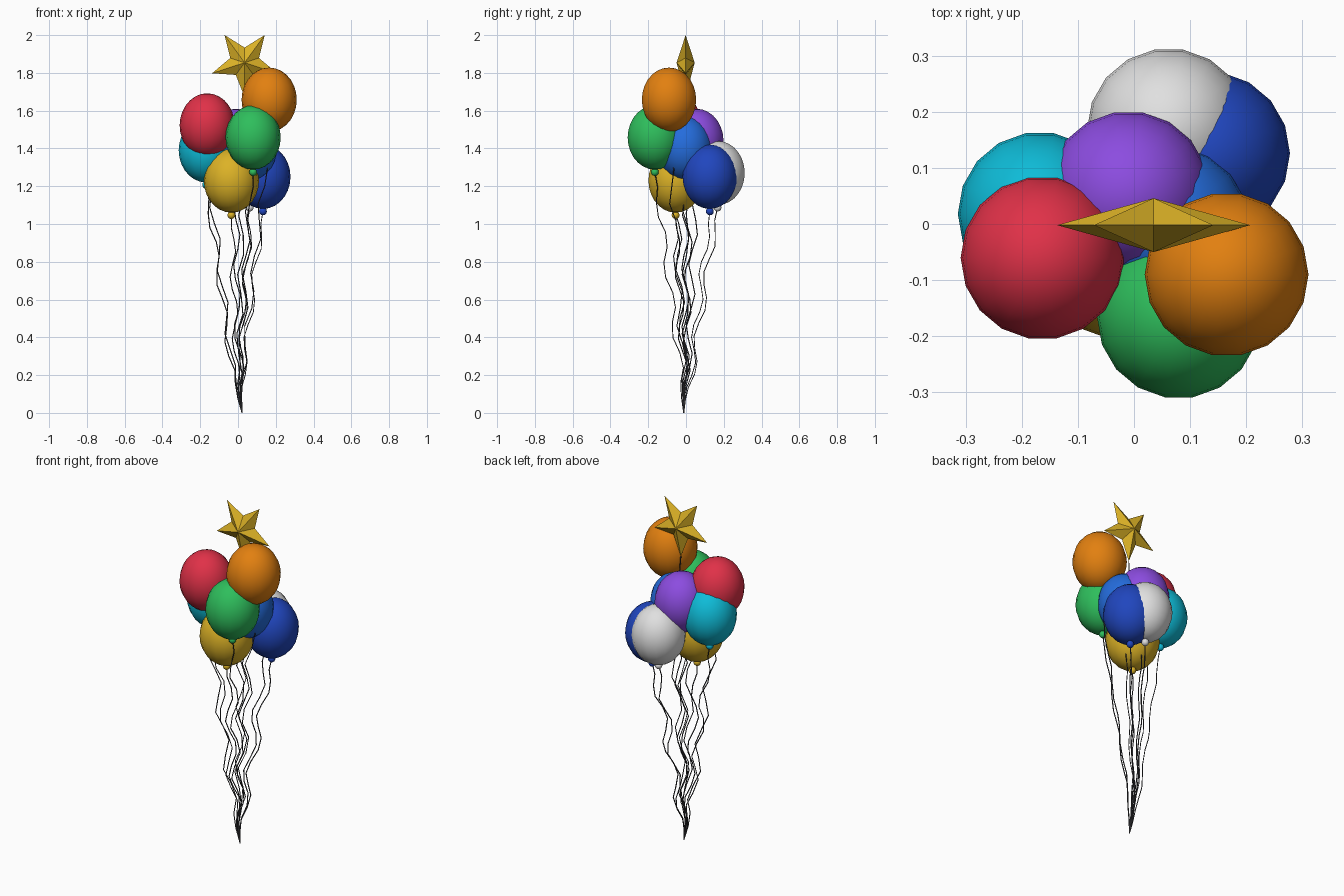
import bpy, bmesh, math
from mathutils import Matrix, Vector

if "Cube" in bpy.data.objects:
    bpy.data.objects.remove(bpy.data.objects["Cube"])


def material(name, rgb):
    """Flat colour given as 0-255 sRGB, stored as linear."""
    lin = [(c / 255 / 12.92) if c < 11 else ((c / 255 + 0.055) / 1.055) ** 2.4 for c in rgb]
    m = bpy.data.materials.new(name)
    m.diffuse_color = (*lin, 1)
    m.use_nodes = True
    m.node_tree.nodes["Principled BSDF"].inputs["Base Color"].default_value = m.diffuse_color
    return m


COLOURS = {
    "red": (224, 49, 72), "orange": (226, 128, 16), "yellow": (220, 178, 38),
    "green": (46, 190, 92), "cyan": (14, 188, 216), "blue": (36, 108, 220),
    "navy": (32, 70, 190), "purple": (140, 76, 224), "white": (224, 224, 224),
    "string_grey": (66, 66, 70),
}
MATS = {n: material(n, c) for n, c in COLOURS.items()}


def add_object(name, bm, colour):
    me = bpy.data.meshes.new(name)
    bmesh.ops.recalc_face_normals(bm, faces=bm.faces)
    bm.to_mesh(me)
    bm.free()
    me.materials.append(MATS[colour])
    ob = bpy.data.objects.new(name, me)
    bpy.context.collection.objects.link(ob)
    return ob


def ellipsoid(name, centre, rx, rz, segs, rings, colour):
    bm = bmesh.new()
    m = (Matrix.Translation(centre) @ Matrix.Diagonal((rx, rx, rz, 1))
         @ Matrix.Rotation(math.pi / 2, 4, 'Z'))
    bmesh.ops.create_uvsphere(bm, u_segments=segs, v_segments=rings, radius=1, matrix=m)
    for f in bm.faces:
        f.smooth = True
    return add_object(name, bm, colour)


def string(name, top, phase):
    """Thin wavy square tube from the gathering point up to a knot."""
    foot = Vector((0.022, -0.012, 0))
    root = Vector((0.0, 0.0, 0.0))
    steps = 16
    cu = bpy.data.curves.new(name, 'CURVE')
    cu.dimensions = '3D'
    cu.bevel_depth = 0.003
    cu.bevel_resolution = 0
    cu.use_fill_caps = True
    sp = cu.splines.new('POLY')
    sp.points.add(steps)
    for i in range(steps + 1):
        t = i / steps
        p = root.lerp(top, t) + foot * max(0, 1 - t * 6)
        fade = min(1, t * 5, (1 - t) * 6)
        a = 2 * math.pi * (p.z - 0.92) / 0.33
        p.x += 0.018 * fade * math.cos(a + 0.5 + phase)
        p.y += 0.020 * fade * math.cos(a + phase)
        sp.points[i].co = (*p, 1)
    ob = bpy.data.objects.new(name, cu)
    bpy.context.collection.objects.link(ob)
    cu.materials.append(MATS["string_grey"])


# Balloons, each with a knot and a string
BALLOONS = {
    "orange": (0.165, -0.09, 1.658), "red": (-0.163, -0.06, 1.522),
    "green": (0.08, -0.165, 1.458), "yellow": (-0.035, -0.055, 1.23),
    "cyan": (-0.168, 0.018, 1.39), "purple": (-0.01, 0.055, 1.44),
    "blue": (0.06, -0.005, 1.40), "navy": (0.132, 0.126, 1.25),
    "white": (0.062, 0.167, 1.27),
}
for i, (colour, c) in enumerate(BALLOONS.items()):
    c = Vector(c)
    ellipsoid(colour + "_balloon", c, 0.146, 0.17, 18, 14, colour)
    knot = c - Vector((0, 0, 0.183))
    ellipsoid(colour + "_knot", knot, 0.021, 0.021, 8, 6, colour)
    string(colour + "_string", knot, 0.35 * (i % 5 - 2))

# Faceted foil star, two points upward
centre = Vector((0.035, -0.002, 1.854))
bm = bmesh.new()
rim = []
for k in range(10):
    r = 0.181 if k % 2 == 0 else 0.08
    a = -math.pi / 2 + k * math.pi / 5
    rim.append(bm.verts.new(centre + Vector((r * math.cos(a), 0, r * math.sin(a)))))
for side in (-1, 1):
    peak = bm.verts.new(centre + Vector((0, 0.048 * side, 0)))
    for k in range(10):
        bm.faces.new((rim[k], rim[(k + 1) % 10], peak))
add_object("star_balloon", bm, "yellow")
string("star_string", centre - Vector((0, 0, 0.18)), 0.2)
